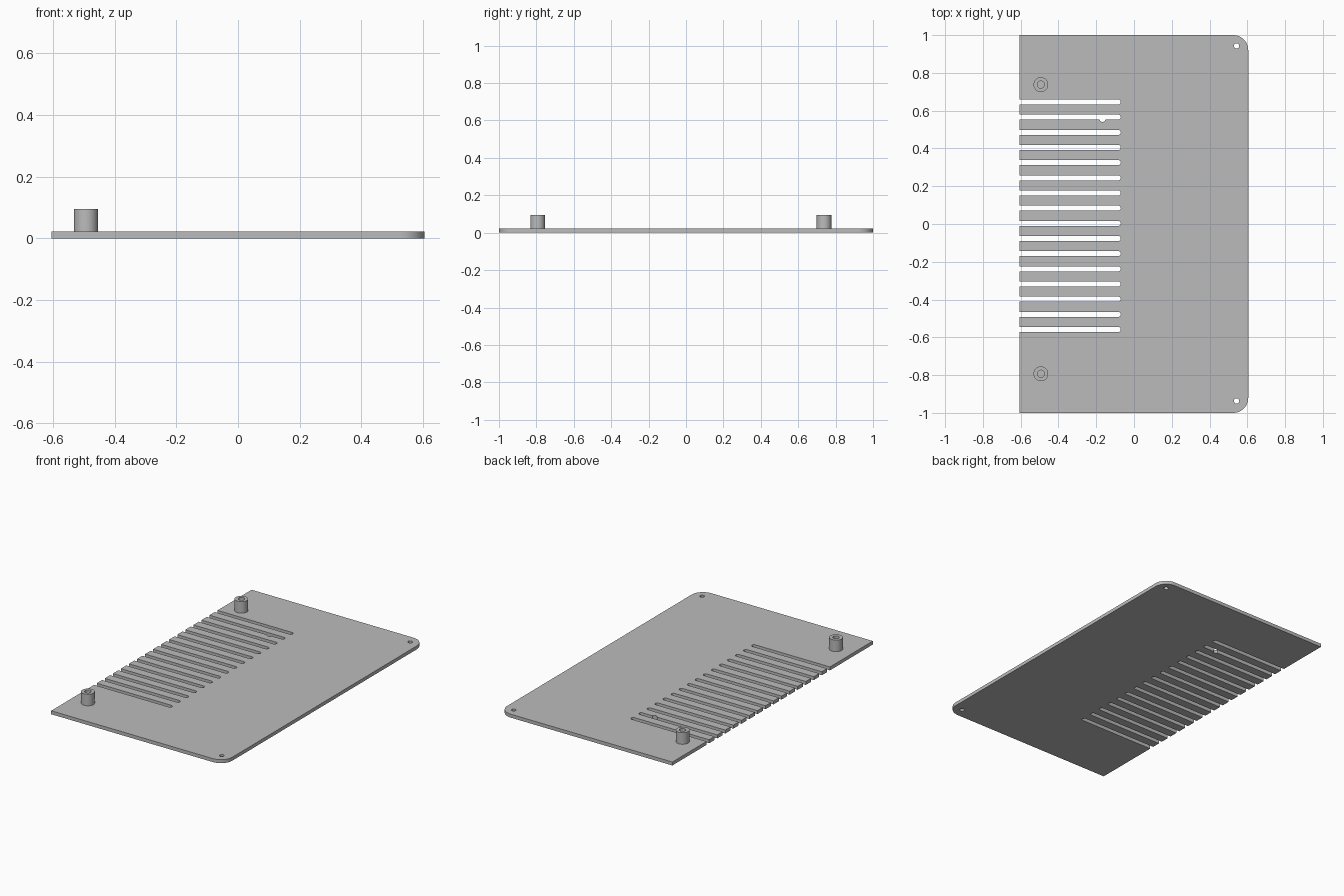
import bpy
import bmesh
from math import sin, cos, asin, radians, degrees, pi
from mathutils import Vector

cube = bpy.data.objects.get("Cube")
if cube:
    bpy.data.objects.remove(cube, do_unlink=True)

HALF_X, HALF_Y, THICK = 0.605, 1.0, 0.022
CORNER = 0.08
SLOTS, SLOT_TOP, PITCH, SLOT_R, SLOT_END = 16, 0.646, 0.0803, 0.0135, -0.07
BOSS_TOP, BOSS_R, BORE_R = 0.095, 0.039, 0.019

grey = bpy.data.materials.new("plain grey")
grey.use_nodes = True
colour = (0.5, 0.5, 0.5, 1)
grey.diffuse_color = colour
grey.node_tree.nodes["Principled BSDF"].inputs["Base Color"].default_value = colour


def arc(x, y, r, start, end, steps=10):
    angles = [radians(start + (end - start) * i / steps) for i in range(steps + 1)]
    return [(x + r * cos(a), y + r * sin(a)) for a in angles]


def finish(obj):
    bpy.ops.object.select_all(action='DESELECT')
    obj.select_set(True)
    bpy.context.view_layer.objects.active = obj
    bpy.ops.object.shade_smooth_by_angle(angle=radians(30))


def plate_outline():
    # Rounded corners on the +x side, square corners on the slotted side
    pts = [(-HALF_X, -HALF_Y)]
    pts += arc(HALF_X - CORNER, -HALF_Y + CORNER, CORNER, -90, 0)
    pts += arc(HALF_X - CORNER, HALF_Y - CORNER, CORNER, 0, 90)
    pts.append((-HALF_X, HALF_Y))
    # Round-ended slots, open at the -x edge
    for i in range(SLOTS):
        y = SLOT_TOP - i * PITCH
        pts.append((-HALF_X, y + SLOT_R))
        pts += arc(SLOT_END - SLOT_R, y, SLOT_R, 90, -90)
        if i == 1:
            # Small round notch in the edge of the second slot
            r, rise = 0.016, 0.004
            dip = degrees(asin(rise / r))
            pts += arc(-0.167, y - SLOT_R + rise, r, -dip, dip - 180)
        pts.append((-HALF_X, y - SLOT_R))
    return pts


def make_plate():
    curve = bpy.data.curves.new("base_plate", 'CURVE')
    curve.dimensions = '2D'
    curve.fill_mode = 'BOTH'
    curve.extrude = THICK / 2
    # Outline plus the two corner screw holes
    loops = [plate_outline()]
    loops += [arc(0.543, y, 0.014, 0, 345, 23) for y in (0.943, -0.937)]
    for loop in loops:
        spline = curve.splines.new('POLY')
        spline.points.add(len(loop) - 1)
        for point, (x, y) in zip(spline.points, loop):
            point.co = (x, y, 0, 1)
        spline.use_cyclic_u = True
    temp = bpy.data.objects.new("plate_curve", curve)
    bpy.context.collection.objects.link(temp)
    depsgraph = bpy.context.evaluated_depsgraph_get()
    mesh = bpy.data.meshes.new_from_object(temp.evaluated_get(depsgraph))
    bpy.data.objects.remove(temp, do_unlink=True)

    bm = bmesh.new()
    bm.from_mesh(mesh)
    bmesh.ops.remove_doubles(bm, verts=bm.verts, dist=1e-5)
    bmesh.ops.translate(bm, verts=bm.verts, vec=(0, 0, THICK / 2))
    bmesh.ops.recalc_face_normals(bm, faces=bm.faces)
    bm.to_mesh(mesh)
    bm.free()
    mesh.materials.clear()
    mesh.materials.append(grey)
    obj = bpy.data.objects.new("base_plate", mesh)
    bpy.context.collection.objects.link(obj)
    finish(obj)


def make_boss(name, x, y):
    # Hollow standoff lathed from a closed wall section
    bm = bmesh.new()
    section = [(BORE_R, THICK), (BOSS_R, THICK), (BOSS_R, BOSS_TOP), (BORE_R, BOSS_TOP)]
    verts = [bm.verts.new((r, 0, z)) for r, z in section]
    edges = [bm.edges.new((verts[i], verts[(i + 1) % 4])) for i in range(4)]
    bmesh.ops.spin(bm, geom=verts + edges, cent=(0, 0, 0), axis=(0, 0, 1),
                   angle=2 * pi, steps=40, use_merge=True)
    bmesh.ops.remove_doubles(bm, verts=bm.verts, dist=1e-5)
    bmesh.ops.recalc_face_normals(bm, faces=bm.faces)
    mesh = bpy.data.meshes.new(name)
    bm.to_mesh(mesh)
    bm.free()
    mesh.materials.append(grey)
    obj = bpy.data.objects.new(name, mesh)
    obj.location = Vector((x, y, 0))
    bpy.context.collection.objects.link(obj)
    finish(obj)


make_plate()
make_boss("back_standoff", -0.493, 0.738)
make_boss("front_standoff", -0.493, -0.793)
